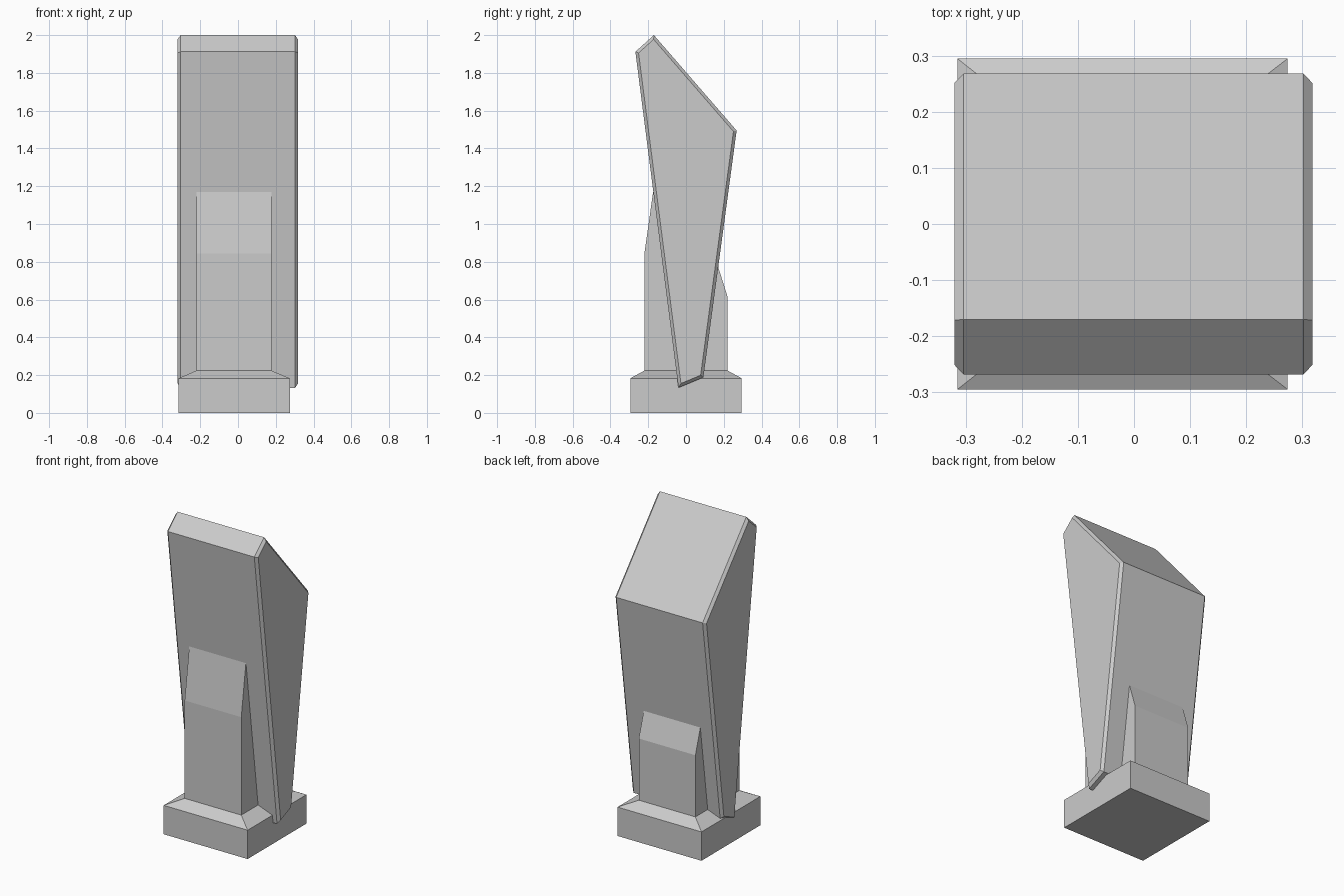
import bpy, bmesh

if "Cube" in bpy.data.objects:
    bpy.data.objects.remove(bpy.data.objects["Cube"])


def extrude_profile(name, profile, x0, x1, rim_bevel=0.0):
    """Extrude a (y, z) outline along x, optionally chamfering both side rims."""
    bm = bmesh.new()
    face = bm.faces.new([bm.verts.new((x0, y, z)) for y, z in profile])
    ext = bmesh.ops.extrude_face_region(bm, geom=[face], use_keep_orig=True)
    moved = [v for v in ext["geom"] if isinstance(v, bmesh.types.BMVert)]
    bmesh.ops.translate(bm, verts=moved, vec=(x1 - x0, 0, 0))
    bmesh.ops.recalc_face_normals(bm, faces=bm.faces)
    if rim_bevel:
        rim = [e for e in bm.edges if abs(e.verts[0].co.x - e.verts[1].co.x) < 1e-5]
        bmesh.ops.bevel(bm, geom=rim, offset=rim_bevel, segments=1,
                        affect='EDGES', profile=0.5)
    return finish(name, bm)


def finish(name, bm):
    bmesh.ops.recalc_face_normals(bm, faces=bm.faces)
    mesh = bpy.data.meshes.new(name)
    bm.to_mesh(mesh)
    bm.free()
    obj = bpy.data.objects.new(name, mesh)
    bpy.context.collection.objects.link(obj)
    return obj


# Square plinth with a sloped top rim
bm = bmesh.new()
rings = []
for x0, x1, y, z in [(-0.315, 0.274, 0.295, 0.0),
                     (-0.315, 0.274, 0.295, 0.183),
                     (-0.22, 0.177, 0.22, 0.224)]:
    rings.append([bm.verts.new(p) for p in
                  [(x0, -y, z), (x1, -y, z), (x1, y, z), (x0, y, z)]])
for low, high in zip(rings, rings[1:]):
    for i in range(4):
        j = (i + 1) % 4
        bm.faces.new([low[i], low[j], high[j], high[i]])
bm.faces.new(rings[0][::-1])
bm.faces.new(rings[-1])
finish("plinth", bm)

# Support column, tapering into the slab at front and back
extrude_profile("support_column",
                [(-0.22, 0.22), (0.22, 0.22), (0.22, 0.615), (0.168, 0.78),
                 (-0.174, 1.17), (-0.22, 0.845)],
                -0.22, 0.177)

# Wedge-shaped slab with chamfered side rims
extrude_profile("wedge_slab",
                [(-0.04, 0.133), (0.092, 0.188), (0.268, 1.495),
                 (-0.17, 2.0), (-0.268, 1.912)],
                -0.32, 0.318, rim_bevel=0.016)
